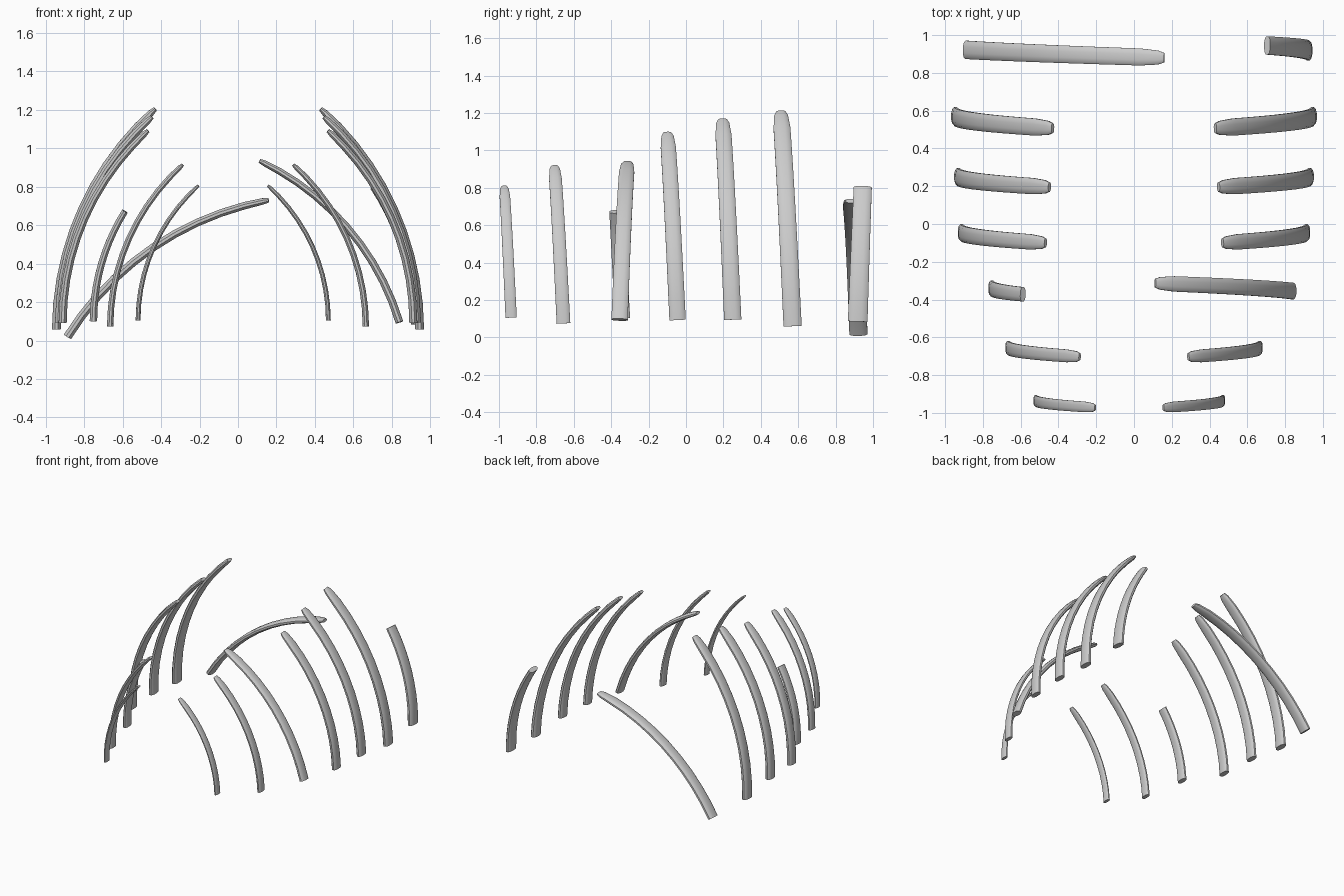
import bpy, bmesh
from math import sin, cos, pi, radians
from mathutils import Vector

if "Cube" in bpy.data.objects:
    bpy.data.objects.remove(bpy.data.objects["Cube"])

SIDES, SEGS = 12, 10


def section(width, thick):
    """Rounded, flattened cross-section."""
    pts = []
    for i in range(SIDES):
        a = 2 * pi * (i + 0.5) / SIDES
        c, s = cos(a), sin(a)
        px = abs(c) ** 0.8 * (1 if c > 0 else -1)
        py = abs(s) ** 0.8 * (1 if s > 0 else -1)
        pts.append((px * width / 2, py * thick / 2))
    return pts


def rib(name, base, tip, width, thick, turn=48, broken=False):
    """Sweep a flattened section along an arc from base to tip."""
    base, tip = Vector(base), Vector(tip)
    chord = Vector((tip.x - base.x, 0, tip.z - base.z))
    u = chord.normalized()
    n = Vector((-u.z, 0, u.x))
    if n.z < 0:
        n = -n
    half = radians(turn) / 2
    radius = chord.length / (2 * sin(half))
    mid = (base + tip) / 2
    steps = [i / SEGS for i in range(SEGS + 1)]
    if not broken:
        steps.insert(-1, 0.975)
    bm = bmesh.new()
    rings = []
    for s in steps:
        a = -half + 2 * half * s
        p = mid + u * radius * sin(a) + n * radius * (cos(a) - cos(half))
        p.y = base.y + (tip.y - base.y) * s
        tan = u * cos(a) - n * sin(a)
        tan.y = (tip.y - base.y) / (2 * half * radius)
        tan.normalize()
        nor = (n * cos(a) + u * sin(a))
        side = tan.cross(nor).normalized()
        w, t = 1 - 0.08 * s, 1 - 0.15 * s
        if not broken:
            # tapered end
            if s == 1:
                w, t = 0.52, 0.5
            elif s > 0.95:
                w, t = 0.76, 0.75
        rings.append([bm.verts.new(p + side * x + nor * y)
                      for x, y in section(width * w, thick * t)])
    for r0, r1 in zip(rings, rings[1:]):
        for i in range(SIDES):
            j = (i + 1) % SIDES
            bm.faces.new((r0[i], r0[j], r1[j], r1[i]))
    bm.faces.new(rings[0])
    bm.faces.new(rings[-1])
    bmesh.ops.recalc_face_normals(bm, faces=bm.faces)
    me = bpy.data.meshes.new(name)
    bm.to_mesh(me)
    bm.free()
    ob = bpy.data.objects.new(name, me)
    bpy.context.collection.objects.link(ob)
    bpy.ops.object.select_all(action='DESELECT')
    bpy.context.view_layer.objects.active = ob
    ob.select_set(True)
    bpy.ops.object.shade_smooth_by_angle(angle=radians(40))


# matching pairs: base, tip, width, thickness, x shift
pairs = [
    ((0.945, 0.57, 0.06), (0.43, 0.507, 1.205), 0.100, 0.047, 0),
    ((0.930, 0.25, 0.095), (0.447, 0.195, 1.163), 0.095, 0.045, 0),
    ((0.912, -0.045, 0.093), (0.468, -0.10, 1.092), 0.090, 0.043, 0),
    ((0.665, -0.655, 0.075), (0.287, -0.703, 0.915), 0.075, 0.034, 0),
    ((0.495, -0.935, 0.106), (0.18, -0.972, 0.807), 0.062, 0.026, -0.025),
]
for k, (b, t, w, th, dx) in enumerate(pairs, 1):
    for label, sx in (("right", 1), ("left", -1)):
        rib(f"rib_pair_{k}_{label}", (sx * b[0] + dx, b[1], b[2]),
            (sx * t[0] + dx, t[1], t[2]), w, th)

# fallen ribs
rib("fallen_rib_left", (-0.887, 0.922, 0.02), (0.16, 0.88, 0.73), 0.10, 0.046)
rib("fallen_rib_right", (0.84, -0.355, 0.095), (0.112, -0.313, 0.935), 0.09, 0.042)

# broken ribs
rib("broken_rib_right", (0.922, 0.918, 0.085), (0.705, 0.945, 0.80),
    0.108, 0.046, turn=33, broken=True)
rib("broken_rib_left", (-0.752, -0.34, 0.102), (-0.588, -0.372, 0.673),
    0.085, 0.040, turn=32, broken=True)
